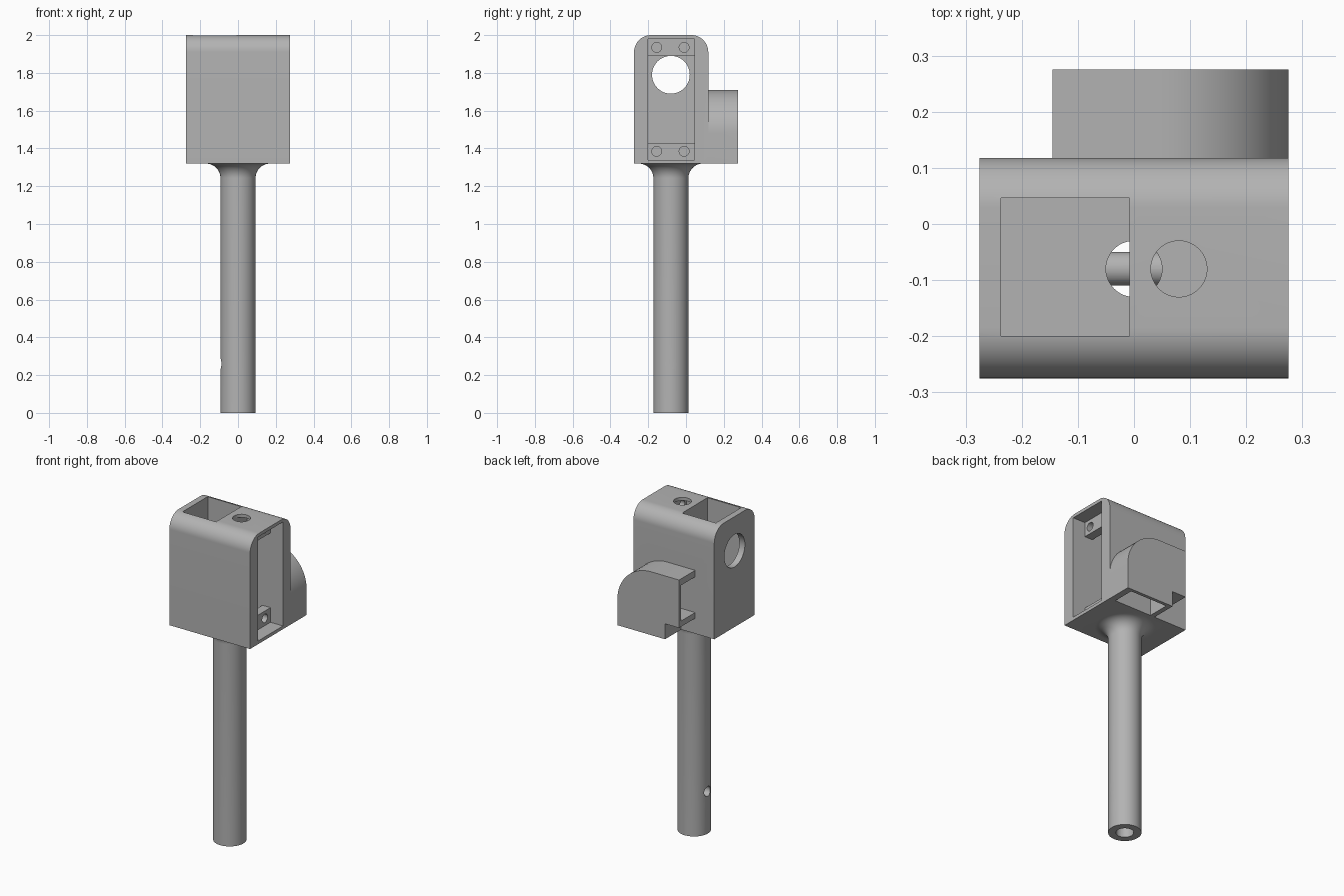
import bpy, bmesh, math
from mathutils import Matrix, Vector

if "Cube" in bpy.data.objects:
    bpy.data.objects.remove(bpy.data.objects["Cube"])

grey = bpy.data.materials.new("plain_grey")
grey.use_nodes = True
tone = (0.45, 0.45, 0.45, 1)
grey.diffuse_color = tone
grey.node_tree.nodes["Principled BSDF"].inputs["Base Color"].default_value = tone

AXIS_Y = -0.08     # shaft and main bore axis
BASE, TOP = 1.32, 2.0
SIDE = 0.275       # half width of the housing


def make(name, bm):
    bmesh.ops.recalc_face_normals(bm, faces=bm.faces)
    mesh = bpy.data.meshes.new(name)
    bm.to_mesh(mesh)
    bm.free()
    mesh.materials.append(grey)
    ob = bpy.data.objects.new(name, mesh)
    bpy.context.collection.objects.link(ob)
    return ob


def box(name, x, y, z):
    bm = bmesh.new()
    bmesh.ops.create_cube(bm, size=1)
    for v in bm.verts:
        v.co = [lo + (c + 0.5) * (hi - lo) for c, (lo, hi) in zip(v.co, (x, y, z))]
    return make(name, bm)


def rod(name, start, end, radius):
    a, b = Vector(start), Vector(end)
    turn = (b - a).to_track_quat("Z", "Y").to_matrix().to_4x4()
    bm = bmesh.new()
    bmesh.ops.create_cone(bm, cap_ends=True, segments=48, radius1=radius, radius2=radius,
                          depth=(b - a).length, matrix=Matrix.Translation((a + b) / 2) @ turn)
    return make(name, bm)


def prism(name, points, depth):
    bm = bmesh.new()
    face = bm.faces.new([bm.verts.new(p) for p in points])
    out = bmesh.ops.extrude_face_region(bm, geom=[face])["geom"]
    bmesh.ops.translate(bm, vec=depth, verts=[g for g in out if isinstance(g, bmesh.types.BMVert)])
    return make(name, bm)


def arc(cx, cz, r, start, end, steps=16):
    angles = [math.radians(start + (end - start) * i / steps) for i in range(steps + 1)]
    return [(cx + r * math.cos(a), cz + r * math.sin(a)) for a in angles]


def combine(target, tool, operation):
    mod = target.modifiers.new(tool.name, "BOOLEAN")
    mod.object, mod.operation, mod.solver = tool, operation, "EXACT"
    bpy.context.view_layer.objects.active = target
    bpy.ops.object.modifier_apply(modifier=mod.name)
    bpy.data.objects.remove(tool)


def add(tool):
    combine(body, tool, "UNION")


def cut(tool):
    combine(body, tool, "DIFFERENCE")


# Housing block, rounded along its two upper edges
front, back, r = -0.275, 0.118, 0.09
outline = [(front, BASE), (back, BASE)]
outline += arc(back - r, TOP - r, r, 0, 90) + arc(front + r, TOP - r, r, 90, 180)
body = prism("housing_with_shaft", [(-SIDE, y, z) for y, z in outline], (2 * SIDE, 0, 0))

# Rear gear cover: flat left end with a stepped foot, one rounded shoulder
step_x, step_z, end_x = -0.05, 1.415, -0.145
cx, cz = 0.045, 1.48
cover = [(end_x, step_z), (step_x, step_z), (step_x, BASE), (SIDE, BASE)]
cover += arc(cx, cz, 0.23, 0, 90) + [(end_x, 1.71)]
add(prism("rear_cover", [(x, 0.09, z) for x, z in cover], (0, 0.185, 0)))

# Cover cavity, open below and at the flat end
cavity = [(end_x - 0.05, 1.45), (-0.02, 1.45), (-0.02, BASE - 0.05), (0.235, BASE - 0.05)]
cavity += arc(cx, cz, 0.19, 0, 90) + [(end_x - 0.05, 1.67)]
cut(prism("cover_cavity", [(x, back, z) for x, z in cavity], (0, 0.137, 0)))

# Turned shaft flaring into the housing base
flare = 0.077
profile = [(0, 0), (0.093, 0)]
profile += [(x, z) for x, z in arc(0.17, BASE - flare, flare, 180, 90)]
profile += [(0.17, BASE + 0.01), (0, BASE + 0.01)]
bm = bmesh.new()
verts = [bm.verts.new((x, AXIS_Y, z)) for x, z in profile]
edges = [bm.edges.new(pair) for pair in zip(verts, verts[1:])]
bmesh.ops.spin(bm, geom=verts + edges, cent=(0, AXIS_Y, 0), axis=(0, 0, 1),
               angle=math.tau, steps=64)
bmesh.ops.remove_doubles(bm, verts=bm.verts, dist=0.0001)
add(make("shaft", bm))

# Side slot and top pocket, separated by a thin divider
cut(box("side_slot", (0.03, 0.4), (-0.2, 0.045), (1.34, 1.98)))
cut(box("top_pocket", (-0.237, -0.008), (-0.2, 0.046), (1.34, 2.1)))

# Screw tabs recessed in the side slot
for low, high, hole_z in ((1.33, 1.43, 1.385), (1.89, 1.99, 1.935)):
    add(box("screw_tab", (0.135, 0.19), (-0.21, 0.055), (low, high)))
    for y in (-0.155, -0.01):
        cut(rod("screw_hole", (0.1, y, hole_z), (0.22, y, hole_z), 0.026))

# Bores and cross holes
cut(rod("shaft_bore", (0, AXIS_Y, -0.1), (0, AXIS_Y, 1.36), 0.05))
cut(rod("axle_hole", (-0.4, AXIS_Y, 1.79), (0.1, AXIS_Y, 1.79), 0.1))
cut(rod("top_hole", (0.08, AXIS_Y, 1.9), (0.08, AXIS_Y, 2.1), 0.05))
cut(rod("pin_hole", (-0.2, AXIS_Y, 0.26), (0.2, AXIS_Y, 0.26), 0.03))

# Smooth curved walls, keep machined edges crisp
bpy.ops.object.select_all(action="DESELECT")
body.select_set(True)
bpy.context.view_layer.objects.active = body
bpy.ops.object.shade_smooth_by_angle(angle=math.radians(30))
